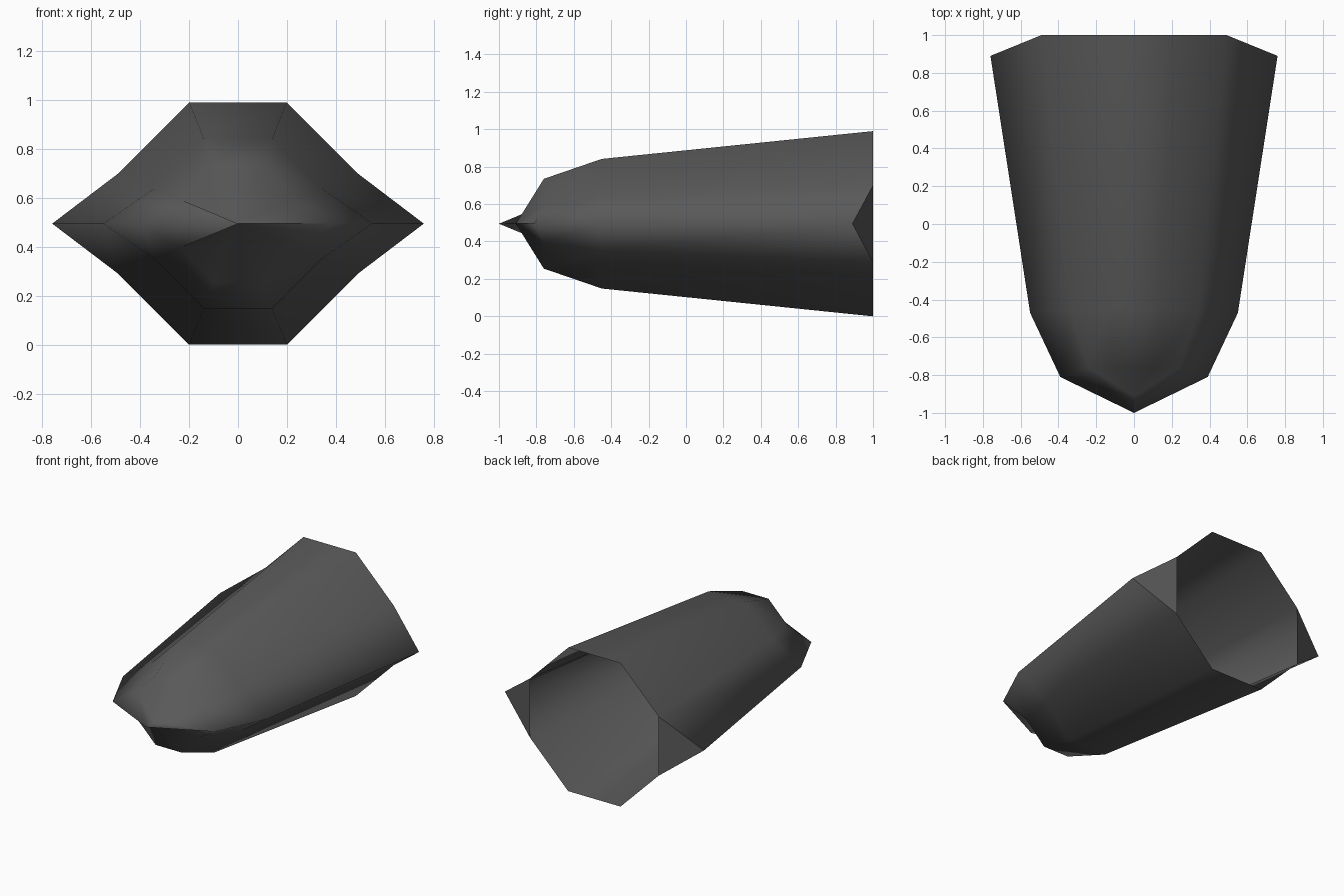
import bpy, bmesh

if "Cube" in bpy.data.objects:
    bpy.data.objects.remove(bpy.data.objects["Cube"])

MID = 0.495  # height of the wing plane

# stations back to front: y, cross-section scale, wing edge x, wing edge y
STATIONS = [(1.0, 1.0, 0.76, 0.89), (-0.45, 0.70, 0.55, -0.47),
            (-0.76, 0.485, 0.39, -0.81), (-0.91, 0.0, 0.0, -1.0)]

grey = bpy.data.materials.new("dark grey")
grey.diffuse_color = (0.1, 0.1, 0.1, 1)
grey.use_nodes = True
grey.node_tree.nodes["Principled BSDF"].inputs["Base Color"].default_value = grey.diffuse_color


def half_section(station, up):
    """Upper (up=1) or lower (up=-1) half of one cross-section, right to left."""
    y, s, wx, wy = station
    right = [(wx, wy, MID), (0.49 * s, y, MID + up * 0.205 * s),
             (0.2 * s, y, MID + up * 0.495 * s)]
    return right + [(-x, yy, z) for x, yy, z in reversed(right)]


bm = bmesh.new()


def add_face(points):
    unique = []
    for p in points:
        if p not in unique:
            unique.append(p)
    if len(unique) > 2:
        return bm.faces.new([bm.verts.new(p) for p in unique])


# upper and lower skins, lofted between stations; open octagon at the back
for up in (1, -1):
    rows = [half_section(s, up) for s in STATIONS]
    for a, b in zip(rows, rows[1:]):
        for i in range(5):
            f = add_face([a[i], a[i + 1], b[i + 1], b[i]])
            if f:
                f.smooth = True
                f.normal_update()
                if f.normal.z * up < 0:
                    f.normal_flip()
bmesh.ops.remove_doubles(bm, verts=bm.verts, dist=0.0005)

# flat triangular caps closing the back of each side wing
for side in (1, -1):
    f = add_face([(side * 0.49, 1.0, MID + 0.205), (side * 0.76, 0.89, MID),
                  (side * 0.49, 1.0, MID - 0.205)])
    f.normal_update()
    if f.normal.y < 0:
        f.normal_flip()

mesh = bpy.data.meshes.new("winged_shell")
bm.to_mesh(mesh)
bm.free()
mesh.materials.append(grey)
shell = bpy.data.objects.new("winged_shell", mesh)
bpy.context.collection.objects.link(shell)
